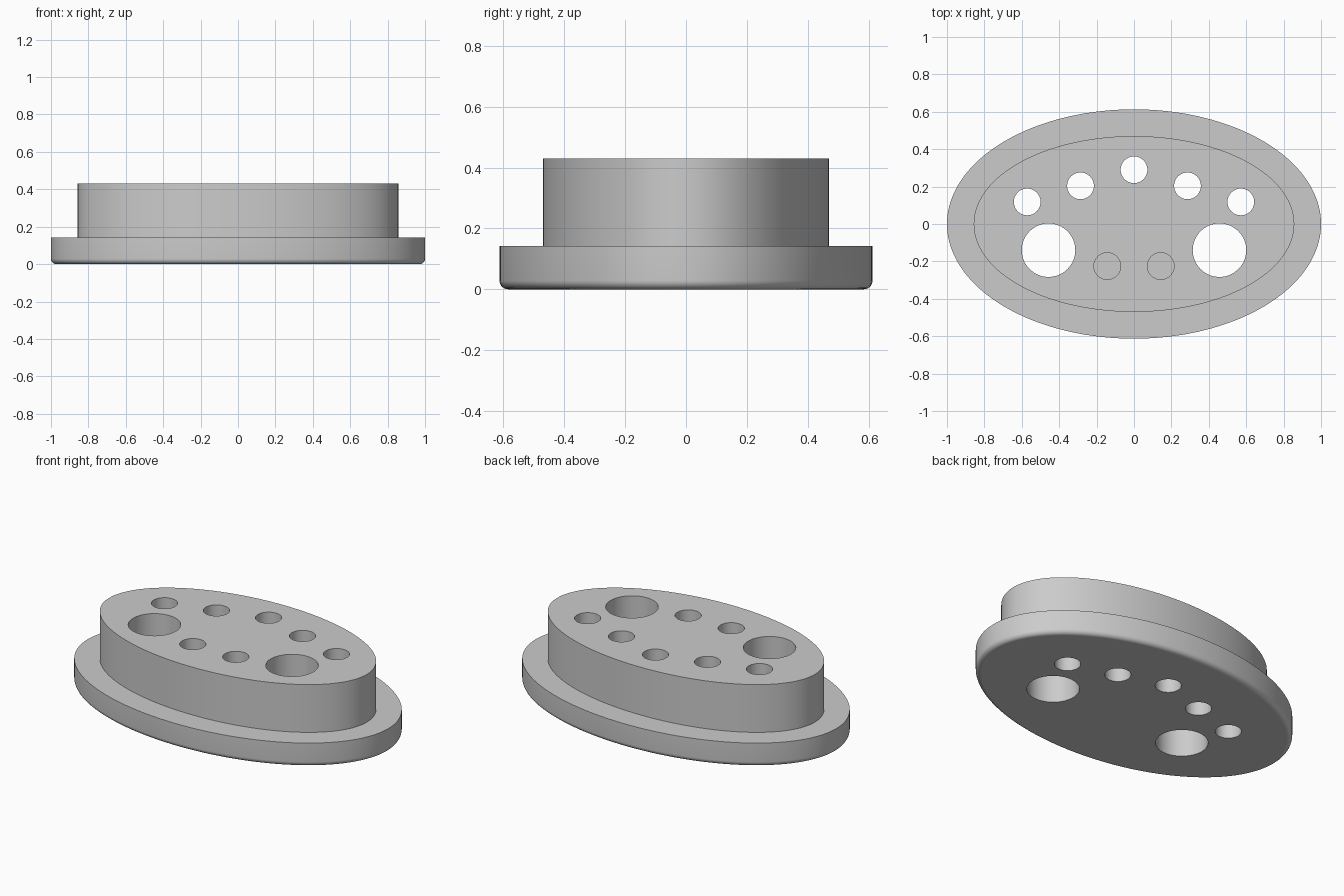
import bpy, bmesh
from math import sin, cos, pi, radians
from mathutils import Matrix

cube = bpy.data.objects.get("Cube")
if cube:
    bpy.data.objects.remove(cube, do_unlink=True)

SEGMENTS = 160
FLANGE = (1.0, 0.613)
BOSS = (0.857, 0.47)
FLANGE_TOP, BOSS_TOP = 0.143, 0.43
FILLET = 0.029
SMALL, LARGE = 0.0714, 0.143
POCKET_FLOOR = 0.143

grey = bpy.data.materials.new("light grey")
grey.use_nodes = True
colour = (0.6, 0.6, 0.6, 1)
grey.diffuse_color = colour
grey.node_tree.nodes["Principled BSDF"].inputs["Base Color"].default_value = colour


def make_object(name, bm):
    bmesh.ops.recalc_face_normals(bm, faces=bm.faces)
    mesh = bpy.data.meshes.new(name)
    bm.to_mesh(mesh)
    bm.free()
    mesh.materials.append(grey)
    obj = bpy.data.objects.new(name, mesh)
    bpy.context.collection.objects.link(obj)
    return obj


def ellipse_ring(bm, rx, ry, z):
    angles = [2 * pi * i / SEGMENTS for i in range(SEGMENTS)]
    return [bm.verts.new((rx * cos(a), ry * sin(a), z)) for a in angles]


# Stepped oval body: rounded lower rim, flange, raised boss
profile = []
for i in range(9):
    a = i / 8 * pi / 2
    inset = FILLET * (1 - sin(a))
    profile.append((FLANGE[0] - inset, FLANGE[1] - inset, FILLET * (1 - cos(a))))
profile += [(*FLANGE, FLANGE_TOP), (*BOSS, FLANGE_TOP), (*BOSS, BOSS_TOP)]

bm = bmesh.new()
rings = [ellipse_ring(bm, *p) for p in profile]
for low, high in zip(rings, rings[1:]):
    for i in range(SEGMENTS):
        j = (i + 1) % SEGMENTS
        bm.faces.new((low[i], low[j], high[j], high[i]))
bm.faces.new(rings[0])
bm.faces.new(rings[-1])
body = make_object("oval_plug", bm)

# Holes: (x, y, radius, floor), each mirrored across x
BELOW, ABOVE = -0.1, 0.6
holes = [
    (0, 0.29, SMALL, BELOW),
    (0.286, 0.204, SMALL, BELOW),
    (0.571, 0.118, SMALL, BELOW),
    (0.457, -0.14, LARGE, BELOW),
    (0.143, -0.225, SMALL, POCKET_FLOOR),
]
bm = bmesh.new()
for x, y, radius, floor in holes:
    for cx in {x, -x}:
        bmesh.ops.create_cone(
            bm, cap_ends=True, segments=64, radius1=radius, radius2=radius,
            depth=ABOVE - floor,
            matrix=Matrix.Translation((cx, y, (ABOVE + floor) / 2)))
cutter = make_object("hole_cutter", bm)
cutter.hide_render = True

# Cut the holes and discard the cutter
cut = body.modifiers.new("holes", "BOOLEAN")
cut.operation = "DIFFERENCE"
cut.solver = "EXACT"
cut.object = cutter
bpy.ops.object.select_all(action="DESELECT")
body.select_set(True)
bpy.context.view_layer.objects.active = body
bpy.ops.object.modifier_apply(modifier=cut.name)
bpy.data.objects.remove(cutter, do_unlink=True)

# Smooth walls, flat horizontal faces
bpy.ops.object.shade_smooth_by_angle(angle=radians(30))
for face in body.data.polygons:
    if abs(face.normal.z) > 0.999:
        face.use_smooth = False
